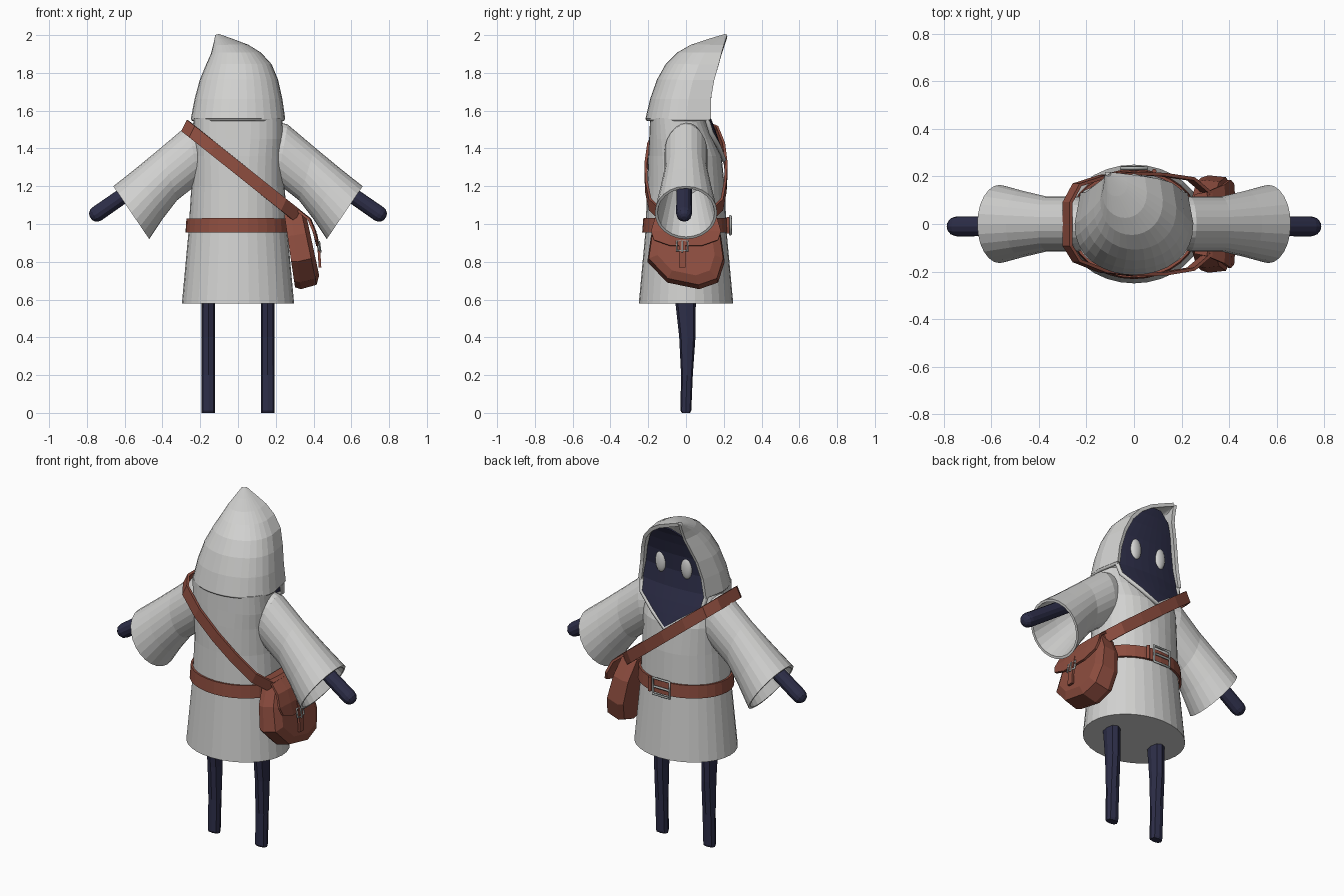
import bpy, bmesh, math
from mathutils import Vector

if "Cube" in bpy.data.objects:
    bpy.data.objects.remove(bpy.data.objects["Cube"])


def material(name, r, g, b):
    m = bpy.data.materials.new(name)
    m.diffuse_color = (r, g, b, 1)
    m.use_nodes = True
    m.node_tree.nodes["Principled BSDF"].inputs["Base Color"].default_value = m.diffuse_color
    return m


CLOTH = material("pale cloth", 0.64, 0.64, 0.63)
DARK = material("dark navy", 0.026, 0.027, 0.065)
LEATHER = material("red brown leather", 0.27, 0.075, 0.05)
METAL = material("grey metal", 0.42, 0.44, 0.43)


def loft(name, rings, mat, closed=True, caps=True, thick=0, loop=False):
    """Skin a list of equal-length point rings."""
    bm = bmesh.new()
    vs = [[bm.verts.new(p) for p in ring] for ring in rings]
    n = len(rings[0])
    pairs = list(zip(vs, vs[1:])) + ([(vs[-1], vs[0])] if loop else [])
    for a, b in pairs:
        for i in range(n if closed else n - 1):
            j = (i + 1) % n
            bm.faces.new((a[i], a[j], b[j], b[i]))
    if caps:
        bm.faces.new(vs[0])
        bm.faces.new(vs[-1])
    bmesh.ops.recalc_face_normals(bm, faces=bm.faces)
    me = bpy.data.meshes.new(name)
    bm.to_mesh(me)
    bm.free()
    me.materials.append(mat)
    ob = bpy.data.objects.new(name, me)
    bpy.context.collection.objects.link(ob)
    if thick:
        mod = ob.modifiers.new("thickness", 'SOLIDIFY')
        mod.thickness = thick
        mod.offset = 0
    return ob


def power(v, e):
    return math.copysign(abs(v) ** e, v)


def oval(a, yb, yf, z, n=32, e=1.0):
    """Horizontal oval ring, with boxier corners when e < 1."""
    c, h = (yb + yf) / 2, (yf - yb) / 2
    return [(a * power(math.cos(t), e), c + h * power(math.sin(t), e), z)
            for t in (2 * math.pi * i / n for i in range(n))]


def tube(name, pts, radius, mat, cyclic=False):
    cu = bpy.data.curves.new(name, 'CURVE')
    cu.dimensions = '3D'
    cu.bevel_depth, cu.bevel_resolution, cu.use_fill_caps = radius, 1, True
    sp = cu.splines.new('POLY')
    sp.points.add(len(pts) - 1)
    for p, q in zip(sp.points, pts):
        p.co = (*q, 1)
    sp.use_cyclic_u = cyclic
    cu.materials.append(mat)
    ob = bpy.data.objects.new(name, cu)
    bpy.context.collection.objects.link(ob)
    bpy.ops.object.select_all(action='DESELECT')
    ob.select_set(True)
    bpy.context.view_layer.objects.active = ob
    bpy.ops.object.convert(target='MESH')
    return ob


# Robe body
loft("robe", [oval(a, yb, yf, z, 32, e) for z, a, yb, yf, e in (
    (.58, .297, -.25, .25, 1), (.96, .262, -.215, .215, 1), (1.2, .247, -.205, .205, .95),
    (1.36, .24, -.2, .188, .85), (1.45, .24, -.195, .148, .78), (1.56, .235, -.19, .10, .75))], CLOTH)

# Flared sleeves with a hollow cuff, arms and legs
for s, side in ((1, "right"), (-1, "left")):
    def ring(cx, cz, hx, hz, ry, n=24):
        return [(s * (cx + hx * math.cos(t)), ry * math.sin(t), cz + hz * math.cos(t))
                for t in (2 * math.pi * i / n for i in range(n))]
    loft(side + "_sleeve", [ring(*r) for r in (
        (.17, 1.38, .02, .165, .10), (.235, 1.372, .028, .155, .115), (.365, 1.265, .042, .14, .115),
        (.47, 1.16, .07, .135, .14), (.565, 1.06, .095, .14, .165), (.565, 1.06, .087, .128, .151),
        (.45, 1.175, .055, .115, .118), (.36, 1.265, .035, .11, .09))], CLOTH)

    axis = Vector((s * .82, 0, -.57))
    across = Vector((s * .57, 0, .82))
    tip = Vector((s * .745, -.01, 1.055))
    loft(side + "_arm", [[tip + axis * d + (across * math.cos(t) + Vector((0, 1, 0)) * math.sin(t)) * r
                          for t in (2 * math.pi * i / 12 for i in range(12))]
                         for d, r in ((-.42, .04), (0, .042), (.02, .038), (.035, .026), (.042, .012))], DARK)

    loft(side + "_leg", [[(x + s * .157, y, z) for x, y, z in oval(.036, yb, yf, z, 8, .8)]
                         for z, yb, yf in ((0, -.022, .022), (.012, -.03, .028), (.2, -.026, .036),
                                           (.4, -.036, .05), (.6, -.058, .052))], DARK)


# Hood: open arches narrowing to an off-centre peak
def arch(z, xl, xr, yb, yf):
    c, w = (xl + xr) / 2, (xr - xl) / 2
    ym = yb + (yf - yb) * .62
    pts = [(c + w * math.cos(math.pi * i / 16), ym - (ym - yb) * power(math.sin(math.pi * i / 16), .85), z)
           for i in range(17)]
    return [(c + w * .9, yf, z)] + pts + [(c - w * .9, yf, z)]


loft("hood", [arch(*r) for r in (
    (1.555, -.24, .24, -.205, .13), (1.66, -.22, .225, -.18, .13), (1.76, -.193, .203, -.145, .148),
    (1.84, -.16, .17, -.10, .172), (1.90, -.133, .115, -.04, .188), (1.94, -.123, .05, .03, .20),
    (1.97, -.116, -.03, .12, .21), (1.995, -.112, -.10, .205, .218))], CLOTH,
    closed=False, caps=False, thick=.02)
tube("hood_hem", [(x, y, z) for x, y, z in arch(1.556, -.238, .238, -.203, .125)], .011, CLOTH)


# Face: dark hexagonal panel filling the opening
def face_row(z, w, y, n=8):
    return [(w * (2 * i / n - 1), y - .5 * (w * (2 * i / n - 1)) ** 2, z) for i in range(n + 1)]


loft("face", [face_row(*r) for r in (
    (1.345, .008, .202), (1.42, .10, .178), (1.49, .195, .154), (1.56, .21, .128), (1.66, .195, .115),
    (1.76, .175, .125), (1.84, .14, .148), (1.90, .10, .17), (1.94, .03, .19))],
    DARK, closed=False, caps=False, thick=.008)

# Collar edge following the pointed lower border of the face
tube("collar", [(.215, .11, 1.56), (.203, .132, 1.485), (.1, .173, 1.41), (0, .2, 1.338),
                (-.1, .173, 1.41), (-.203, .132, 1.485), (-.215, .11, 1.56)], .013, CLOTH)

# Eyes
for s, side in ((1, "right"), (-1, "left")):
    bpy.ops.mesh.primitive_uv_sphere_add(segments=20, ring_count=12, radius=1, location=(s * .085, .115, 1.69))
    eye = bpy.context.object
    eye.name = side + "_eye"
    eye.scale = (.035, .02, .065)
    eye.data.materials.append(CLOTH)
    bpy.ops.object.shade_smooth()

# Belt with a buckle at the front
loft("belt", [oval(a, -h, h, z) for z, a, h in ((.955, .272, .226), (1.03, .267, .220))],
     LEATHER, caps=False, thick=.012)
tube("belt_buckle", [(x, .235, z) for x, z in ((-.055, .945), (.055, .945), (.055, 1.042), (-.055, 1.042))],
     .008, METAL, cyclic=True)
tube("belt_buckle_pin", [(-.055, .238, .993), (.045, .238, .993)], .007, METAL)
tube("belt_keeper", [(.085, .222, .95), (.085, .222, 1.036)], .01, LEATHER)

# Shoulder strap: a sloping loop around the body
loop = [(-.28, .09), (-.28, -.09), (-.24, -.155), (-.13, -.198), (0, -.213), (.12, -.21), (.24, -.19), (.31, -.13),
        (.31, .13), (.24, .19), (.12, .208), (0, .213), (-.13, .20), (-.24, .165)]
loft("shoulder_strap", [[(x + d * .015, y, 1.295 - .8 * x + d * .03) for x, y in loop] for d in (-1, 1)],
     LEATHER, caps=False, thick=.014)

# Shoulder bag: faceted pouch leaning outwards
outline = [(-.12, 1.06), (-.185, .94), (-.205, .80), (-.10, .69), (.07, .655), (.17, .69), (.205, .80),
           (.185, .94), (.12, 1.06)]


def bag_layer(x0, lean, shrink, lift):
    return [(x0 + (1.06 - z) * lean, y * shrink, .86 + lift + (z - .86) * shrink) for y, z in outline]


loft("bag", [bag_layer(.245, .14, .95, 0), bag_layer(.28, .13, 1, 0),
             bag_layer(.335, .2, .96, .015), bag_layer(.365, .16, .74, .02)], LEATHER)

# Bag flap, closing tab and small buckle
loft("bag_flap", [[(x, -w, z), (x + .006, -w * .5, z - d), (x + .006, w * .5, z - d), (x, w, z)]
                  for x, z, w, d in ((.255, 1.075, .125, 0), (.305, 1.08, .135, 0), (.375, 1.025, .165, 0),
                                     (.402, .96, .185, 0), (.415, .915, .17, .03))],
     LEATHER, closed=False, caps=False, thick=.014)
loft("bag_tab", [[(x, -.038, z), (x, -.002, z)] for x, z in ((.412, .95), (.428, .87), (.434, .77))],
     LEATHER, closed=False, caps=False, thick=.014)
tube("bag_buckle", [(x, y, z) for y, x, z in ((-.05, .431, .86), (.01, .431, .86), (.01, .422, .91), (-.05, .422, .91))],
     .006, METAL, cyclic=True)
tube("bag_buckle_pin", [(.43, -.02, .91), (.438, -.02, .85)], .005, METAL)
